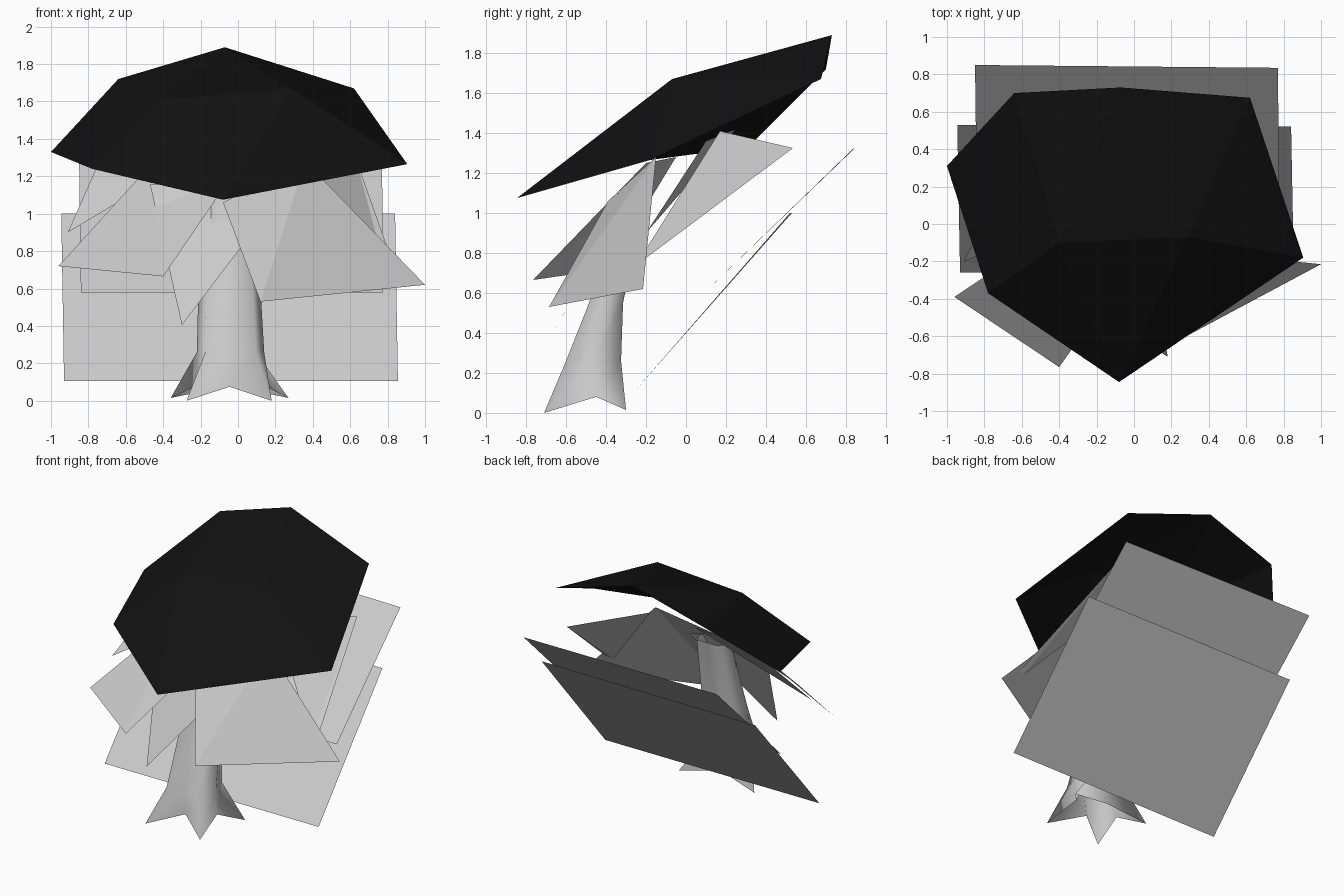
import bpy, bmesh

if "Cube" in bpy.data.objects:
    bpy.data.objects.remove(bpy.data.objects["Cube"])

def material(name, v):
    m = bpy.data.materials.new(name)
    m.diffuse_color = (v, v, v, 1)
    m.use_nodes = True
    m.node_tree.nodes["Principled BSDF"].inputs["Base Color"].default_value = m.diffuse_color
    return m

grey = material("pale_grey", 0.6)
black = material("black", 0.006)

def make(name, verts, faces, mat, smooth=False, face_up=True):
    me = bpy.data.meshes.new(name)
    me.from_pydata(verts, [], faces)
    ob = bpy.data.objects.new(name, me)
    bpy.context.collection.objects.link(ob)
    me.materials.append(mat)
    bm = bmesh.new()
    bm.from_mesh(me)
    if face_up:      # open sheets look upwards
        for f in bm.faces:
            f.normal_update()
            if f.normal.z < 0:
                f.normal_flip()
    else:
        bmesh.ops.recalc_face_normals(bm, faces=bm.faces)
    for f in bm.faces:
        f.smooth = smooth
    bm.to_mesh(me)
    bm.free()
    return ob

# Canopy: seven-sided faceted sheet with two inner crown points
rim = [(-1, .31, 1.33), (-.64, .70, 1.72), (-.07, .73, 1.89), (.62, .675, 1.67),
       (.905, -.18, 1.265), (-.08, -.845, 1.075), (-.78, -.37, 1.24)]
crown = [(.287, -.07, 1.67), (-.4, -.1, 1.61)]
make("canopy", rim + crown,
     [(7, 2, 3), (7, 3, 4), (7, 4, 5), (7, 5, 8), (7, 8, 2),
      (8, 5, 6), (8, 6, 0), (8, 0, 1), (8, 1, 2)], black)

# Leaf sheets under the canopy
leaves = {
    "front_right_leaf": [(.12, -.685, .53), (1, -.215, .62), (.36, -.15, 1.28), (-.08, -.39, 1.06)],
    "front_left_leaf": [(-.4, -.765, .665), (0, -.2, 1.25), (-.45, -.05, 1.28), (-.96, -.39, .72)],
    "front_middle_leaf": [(-.3, -.66, .405), (.2, -.32, 1.06), (-.1, -.27, 1.16), (-.47, -.27, 1.155)],
    "back_right_leaf": [(.78, -.25, .74), (.82, -.22, .76), (.62, .535, 1.325), (.18, .17, 1.41)],
    "back_left_leaf": [(-.91, -.2, .9), (-.14, .1, 1.36), (-.68, .25, 1.42)],
}
for name, pts in leaves.items():
    if len(pts) == 4:
        make(name, pts, [(0, 1, 2), (0, 2, 3)], grey)
    else:
        make(name, pts, [(0, 1, 2)], grey)

# Two large slanted square sheets behind
make("lower_square_sheet", [(-.93, -.26, .105), (.855, -.26, .105), (.84, .52, 1.0), (-.945, .53, 1.0)],
     [(0, 1, 2, 3)], grey)
make("upper_square_sheet", [(-.84, .07, .58), (.775, .07, .58), (.77, .835, 1.32), (-.85, .85, 1.33)],
     [(0, 1, 2, 3)], grey)

# Trunk: eight-sided rings, lowest ring spreads into four pointed roots
verts = [(-.275, -.71, .0), (-.045, -.56, .075), (.18, -.71, .0), (.14, -.45, .08),
         (.27, -.30, .015), (-.045, -.35, .08), (-.36, -.30, .015), (-.22, -.45, .08)]
for z, cx, rx, y0, y1 in [(.26, -.04, .18, -.60, -.325), (.55, -.045, .168, -.485, -.315),
                          (1.1, -.04, .12, -.34, -.2)]:
    cy, ry = (y0 + y1) / 2, (y1 - y0) / 2
    for sx, sy in [(-.75, -1), (0, -.85), (.75, -1), (1, 0), (.75, 1), (0, 1), (-.75, 1), (-1, 0)]:
        verts.append((cx + rx * sx, cy + ry * sy, z))
faces = [(r * 8 + i, r * 8 + (i + 1) % 8, r * 8 + 8 + (i + 1) % 8, r * 8 + 8 + i)
         for r in range(3) for i in range(8)]
make("trunk", verts, faces, grey, smooth=True, face_up=False)
